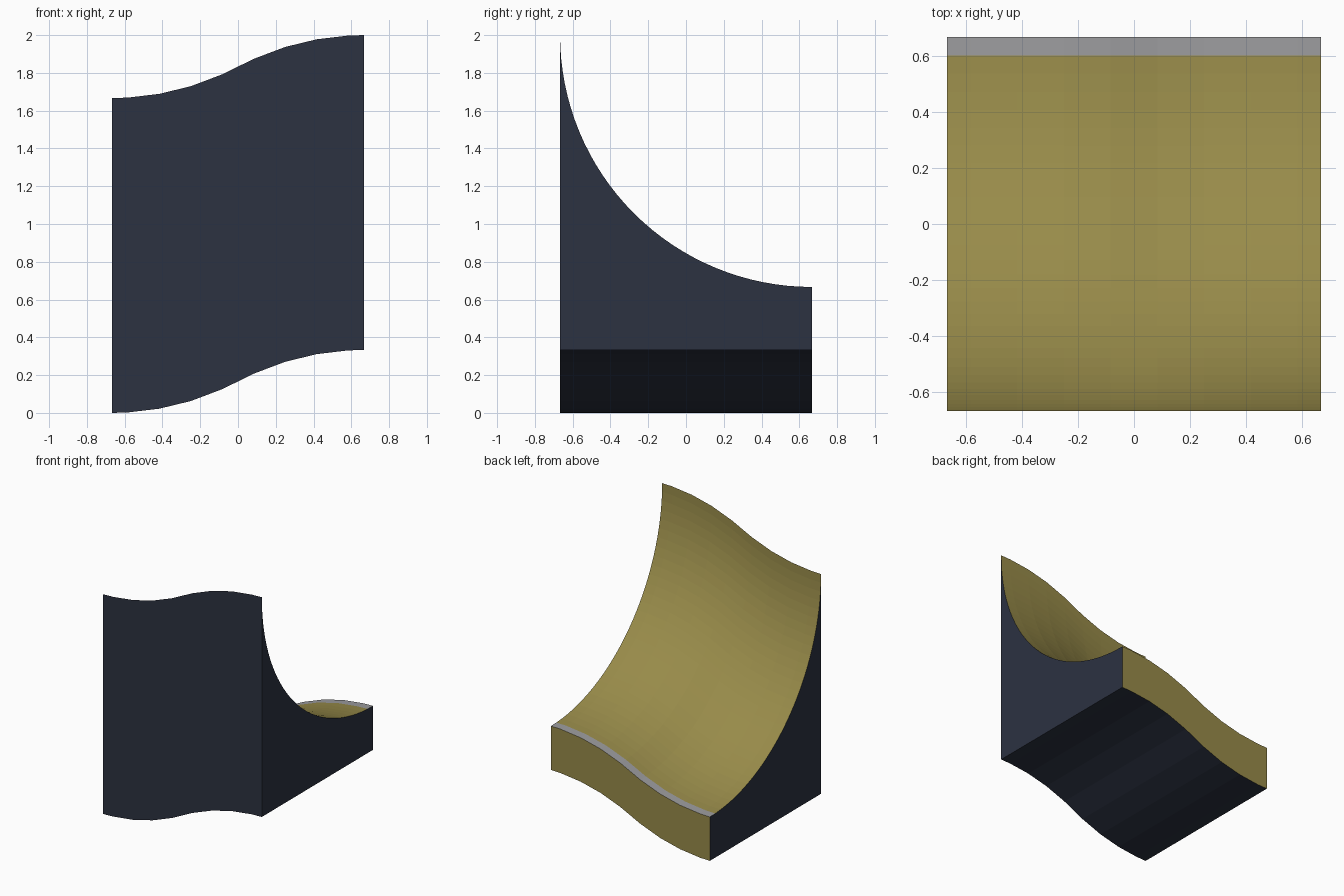
import bpy, bmesh, math

if "Cube" in bpy.data.objects:
    bpy.data.objects.remove(bpy.data.objects["Cube"])

HALF = 2 / 3          # half width and half depth
RISE = 1 / 3          # sideways climb, also thickness of the low edge
R = 4 / 3             # radius of the quarter-pipe curve
ARC = 32              # segments along the curve


def material(name, rgb):
    m = bpy.data.materials.new(name)
    m.diffuse_color = (*rgb, 1)
    m.use_nodes = True
    m.node_tree.nodes["Principled BSDF"].inputs["Base Color"].default_value = m.diffuse_color
    return m


def lift(x):
    """Height offset: two mirrored arcs forming a gentle S across the width."""
    r = (HALF ** 2 + (RISE / 2) ** 2) / RISE
    d = HALF - abs(x)
    s = r - math.sqrt(r * r - d * d)
    return s if x <= 0 else RISE - s


# Side profile (y, z): low front corner, low back corner, then up the curve
profile = [(-HALF, 0), (HALF, 0)]
for i in range(ARC + 1):
    a = math.pi / 2 * i / ARC
    profile.append((HALF - R * math.sin(a), RISE + R - R * math.cos(a)))

# Cross-section stations along the width, with half-length end steps
step = HALF / 4
stations = [-HALF] + [-HALF + step * (k + 0.5) for k in range(8)] + [HALF]

# Loft the profile along the S-shaped climb
bm = bmesh.new()
rings = [[bm.verts.new((x, y, z + lift(x))) for y, z in profile] for x in stations]
n = len(profile)
DARK, OLIVE, GREY = 0, 1, 2
for a, b in zip(rings, rings[1:]):
    for i in range(n):
        j = (i + 1) % n
        f = bm.faces.new((a[i], a[j], b[j], b[i]))
        if i == 2:
            f.material_index = GREY       # lip strip at the low edge
        elif 1 <= i < n - 1:
            f.material_index = OLIVE      # back face and riding curve
        else:
            f.material_index = DARK       # underside and front wall
bm.faces.new(rings[0])
bm.faces.new(rings[-1])
bmesh.ops.recalc_face_normals(bm, faces=bm.faces)

mesh = bpy.data.meshes.new("curved_ramp")
bm.to_mesh(mesh)
bm.free()
mesh.materials.append(material("dark_slate", (0.025, 0.032, 0.053)))
mesh.materials.append(material("olive_tan", (0.31, 0.256, 0.067)))
mesh.materials.append(material("lip_grey", (0.33, 0.33, 0.34)))
ramp = bpy.data.objects.new("curved_ramp", mesh)
bpy.context.collection.objects.link(ramp)
